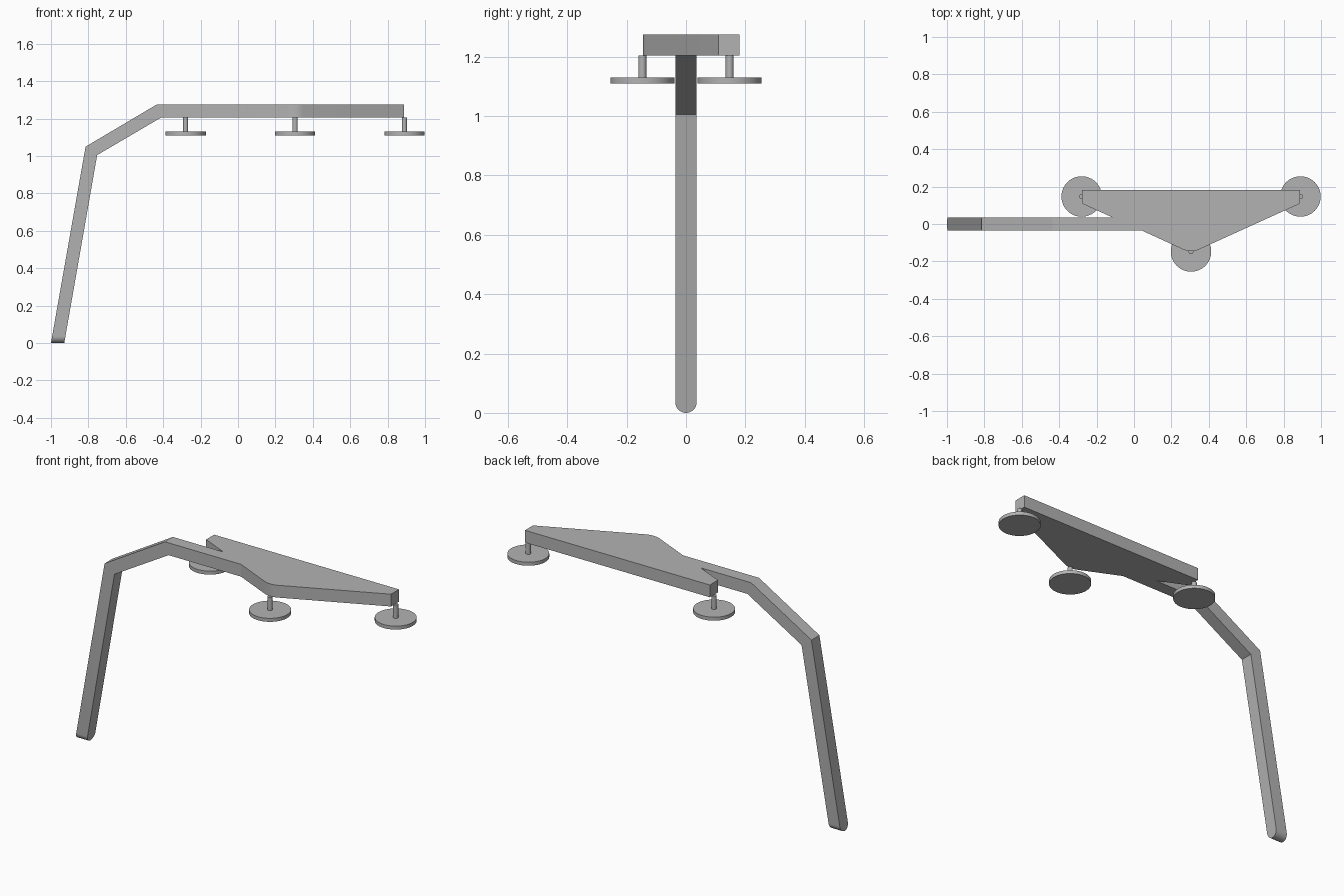
import bpy, bmesh, math

cube = bpy.data.objects.get("Cube")
if cube:
    bpy.data.objects.remove(cube)

grey = bpy.data.materials.new("plain grey")
grey.use_nodes = True
GREY = (0.45, 0.45, 0.45, 1)
grey.diffuse_color = GREY
grey.node_tree.nodes["Principled BSDF"].inputs["Base Color"].default_value = GREY

BOTTOM, TOP = 1.205, 1.275     # deck heights
HALF = 0.036                   # half width of the arm
MID = 0.305                    # deck symmetry line in x


def finish(obj):
    if not obj.data.materials:
        obj.data.materials.append(grey)
    bpy.ops.object.select_all(action="DESELECT")
    obj.select_set(True)
    bpy.context.view_layer.objects.active = obj
    bpy.ops.object.shade_smooth_by_angle(angle=math.radians(20))


def loft(bm, loop_a, loop_b, skip=(), caps=True):
    """Join two matching closed loops, leaving out the sides in skip."""
    a = [bm.verts.new(p) for p in loop_a]
    b = [bm.verts.new(p) for p in loop_b]
    n = len(a)
    for i in range(n):
        if i not in skip:
            j = (i + 1) % n
            bm.faces.new((a[i], a[j], b[j], b[i]))
    if caps:
        bm.faces.new(a)
        bm.faces.new(b)


bm = bmesh.new()

# Deck with rounded nose, merged with the straight part of the arm
R = 0.106
nose = [(MID + R * math.sin(math.radians(t)), -0.039 - R * math.cos(math.radians(t)))
        for t in range(-25, 26, 5)]


def deck(z, arm_x):
    outline = [(arm_x, HALF), (arm_x, -HALF), (0.044, -HALF), *nose,
               (0.887, 0.109), (0.887, 0.181), (-0.277, 0.181),
               (-0.277, 0.109), (-0.117, HALF)]
    return [(x, y, z) for x, y in outline]


loft(bm, deck(BOTTOM, -0.412), deck(TOP, -0.435), skip=(0,))


# Sloping arm between the deck and the leg
def section(outer, inner):
    (xo, zo), (xi, zi) = outer, inner
    return [(xo, -HALF, zo), (xo, HALF, zo), (xi, HALF, zi), (xi, -HALF, zi)]


ELBOW_OUT, ELBOW_IN = (-0.815, 1.05), (-0.753, 1.005)
loft(bm, section((-0.435, TOP), (-0.412, BOTTOM)),
     section(ELBOW_OUT, ELBOW_IN), caps=False)


# Long leg with a rounded foot
def leg_side(foot_x, elbow):
    ex, ez = elbow
    pts = [(ex, HALF, ez)]
    for i in range(17):
        t = math.pi * i / 16
        z = HALF - HALF * math.sin(t)
        pts.append((foot_x + (ex - foot_x) * z / ez, HALF * math.cos(t), z))
    return pts + [(ex, -HALF, ez)]


loft(bm, leg_side(-1, ELBOW_OUT), leg_side(-0.929, ELBOW_IN), skip=(18,))

bmesh.ops.remove_doubles(bm, verts=bm.verts, dist=0.0005)
bmesh.ops.recalc_face_normals(bm, faces=bm.faces)
mesh = bpy.data.meshes.new("deck_and_arm")
bm.to_mesh(mesh)
bm.free()
frame = bpy.data.objects.new("deck_and_arm", mesh)
bpy.context.collection.objects.link(frame)
finish(frame)


# Three round pads hanging on thin stems
def cylinder(name, x, y, radius, z0, z1, sides):
    bpy.ops.mesh.primitive_cylinder_add(vertices=sides, radius=radius, depth=z1 - z0,
                                        location=(x, y, (z0 + z1) / 2))
    bpy.context.object.name = name
    finish(bpy.context.object)


for side, x, y in (("right", MID - 0.585, 0.147), ("front", MID, -0.147),
                   ("left", MID + 0.585, 0.147)):
    cylinder(side + "_pad", x, y, 0.108, 1.11, 1.13, 64)
    cylinder(side + "_stem", x, y, 0.0135, 1.13, BOTTOM, 24)
